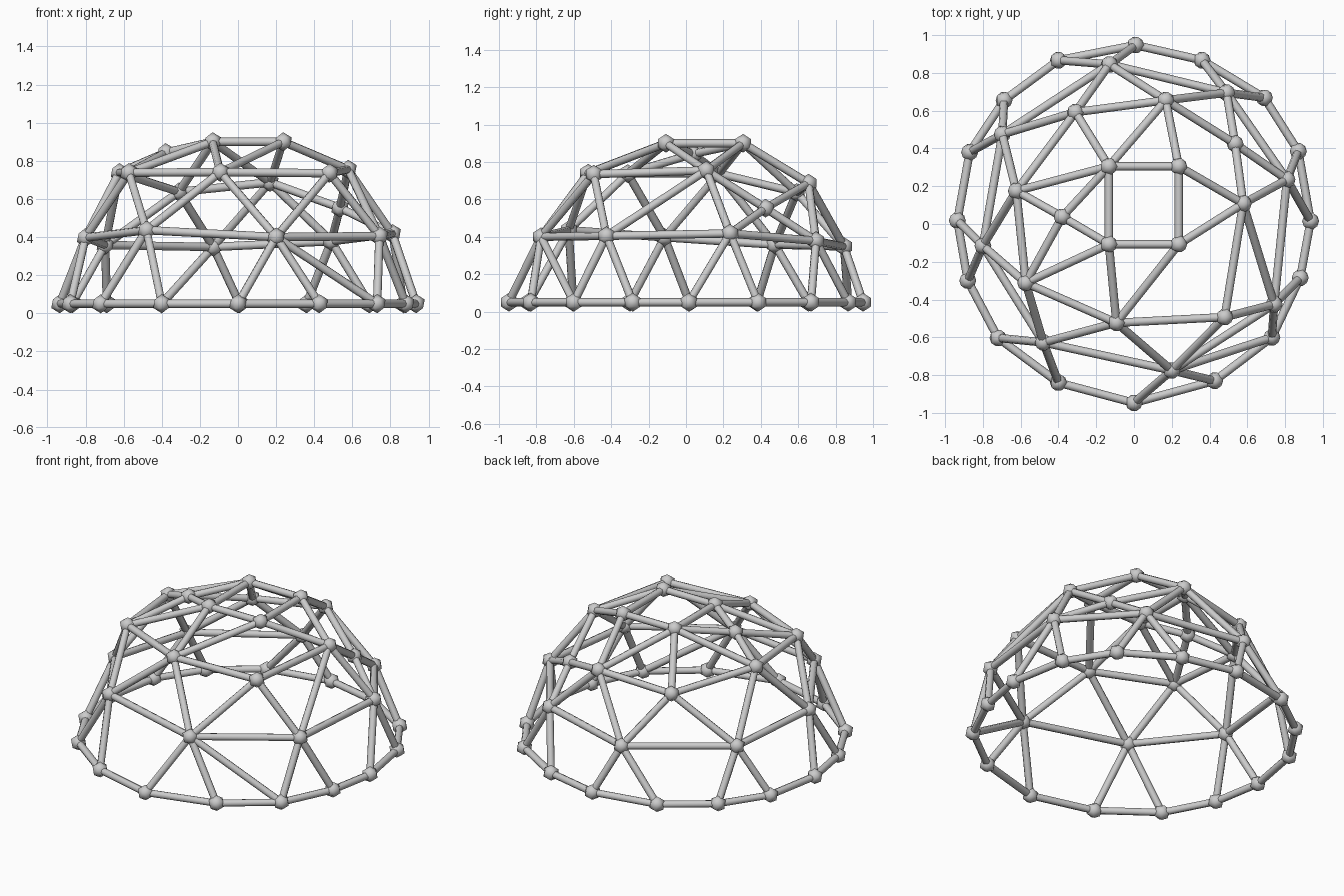
import bpy, bmesh
from mathutils import Vector, Matrix

if "Cube" in bpy.data.objects:
    bpy.data.objects.remove(bpy.data.objects["Cube"])

NODE_R, STRUT_R = 0.05, 0.022

# joints, ring by ring, clockwise from the back
base = [(.008, .947), (.36, .867), (.69, .668), (.87, .385), (.935, .015), (.88, -.285), (.73, -.60), (.427, -.83),
        (0, -.947), (-.40, -.84), (-.72, -.603), (-.88, -.30), (-.935, .018), (-.87, .38), (-.688, .655), (-.40, .867)]
mid = [(-.13, .845, .348), (.49, .695, .378), (.81, .235, .418), (.742, -.425, .405),
       (.20, -.775, .40), (-.48, -.627, .436), (-.80, -.115, .397), (-.697, .475, .358)]
upper = [(.168, .655, .687), (.535, .425, .553), (.578, .108, .755), (.48, -.493, .735), (-.093, -.523, .74),
         (-.573, -.312, .738), (-.623, .175, .738), (-.31, .592, .637), (-.38, .038, .843)]
top = [(-.133, .305, .90), (.237, .305, .90), (.237, -.107, .90), (-.133, -.107, .90)]

P = {}
for key, pts in (("B", [(x, y, .05) for x, y in base]), ("M", mid), ("U", upper), ("T", top)):
    for i, p in enumerate(pts):
        P[key + str(i)] = Vector(p)


def ring(key, n):
    return [(f"{key}{i}", f"{key}{(i + 1) % n}") for i in range(n)]


def links(text):
    """'A:b,c' means A is joined to b and to c."""
    out = []
    for item in text.split():
        a, rest = item.split(":")
        out += [(a, b) for b in rest.split(",")]
    return out


def make(name, bm):
    for f in bm.faces:
        f.smooth = True
    me = bpy.data.meshes.new(name)
    bm.to_mesh(me)
    bm.free()
    ob = bpy.data.objects.new(name, me)
    bpy.context.collection.objects.link(ob)
    return ob


def struts(name, pairs):
    bm = bmesh.new()
    for a, b in pairs:
        d = P[b] - P[a]
        m = Matrix.Translation((P[a] + P[b]) / 2) @ d.to_track_quat('Z', 'Y').to_matrix().to_4x4()
        bmesh.ops.create_cone(bm, cap_ends=False, segments=8, radius1=STRUT_R, radius2=STRUT_R,
                              depth=d.length, matrix=m)
    return make(name, bm)


# ground ring and the waist ring
struts("base_ring", ring("B", 16))
struts("waist_ring", ring("M", 8))
# legs from the base up to the waist
struts("lower_struts", links("M0:B15,B0 M1:B1,B2 M2:B3,B4 M3:B5,B6 M4:B6,B7,B8 M5:B9,B10 M6:B11,B12 M7:B13,B14"))
# triangulated shoulder
struts("shoulder_struts", links(
    "M0:U7,U0 M1:U0,U1 M2:U1,U2 M3:U2,U3 M4:U3,U4 M5:U4,U5 M6:U5,U6 M7:U6,U7") + ring("U", 8))
# roof and square crown
struts("roof_struts", links("T0:U0,U6,U7,U8 T1:U0,U2 T2:U2,U4 T3:U4,U5,U8 U8:U5,U6"))
struts("crown_square", ring("T", 4))

# low-poly ball joints, shaded smooth
bm = bmesh.new()
for p in P.values():
    bmesh.ops.create_icosphere(bm, subdivisions=1, radius=NODE_R, matrix=Matrix.Translation(p))
make("joints", bm)
